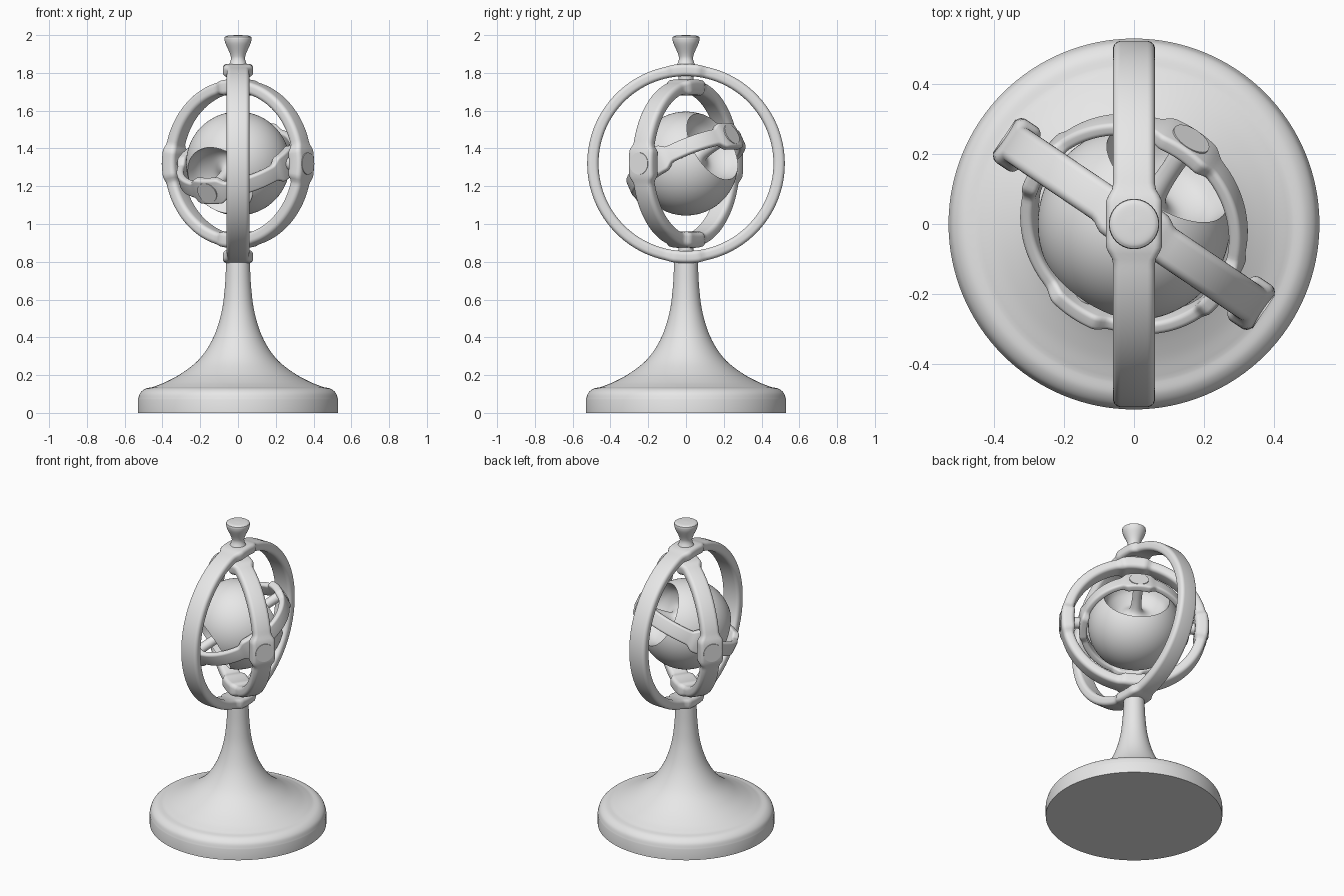
import bpy
import bmesh
from math import sin, cos, pi, radians
from mathutils import Matrix, Vector

cube = bpy.data.objects.get("Cube")
if cube:
    bpy.data.objects.remove(cube)

grey = bpy.data.materials.new("plain_grey")
grey.use_nodes = True
grey.diffuse_color = (0.8, 0.8, 0.8, 1)
grey.node_tree.nodes["Principled BSDF"].inputs["Base Color"].default_value = (0.8, 0.8, 0.8, 1)

CENTRE = Vector((0, 0, 1.32))
PIVOT = radians(-34)   # heading of the middle ring
TILT = radians(28)     # tilt of the inner ring about its pivots


def finish(name, bm, matrix, angle=35):
    bmesh.ops.recalc_face_normals(bm, faces=bm.faces)
    mesh = bpy.data.meshes.new(name)
    bm.to_mesh(mesh)
    bm.free()
    mesh.materials.append(grey)
    obj = bpy.data.objects.new(name, mesh)
    bpy.context.collection.objects.link(obj)
    obj.matrix_world = matrix
    bpy.ops.object.select_all(action="DESELECT")
    obj.select_set(True)
    bpy.context.view_layer.objects.active = obj
    bpy.ops.object.shade_smooth_by_angle(angle=radians(angle))
    return obj


def smooth_path(points, steps=6):
    """Catmull-Rom curve through a few profile points."""
    pts = [Vector(p) for p in points]
    ext = [2 * pts[0] - pts[1]] + pts + [2 * pts[-1] - pts[-2]]
    out = []
    for a, b, c, d in zip(ext, ext[1:], ext[2:], ext[3:]):
        for i in range(steps):
            t = i / steps
            out.append(0.5 * (2 * b + (c - a) * t + (2 * a - 5 * b + 4 * c - d) * t * t
                              + (3 * b - a - 3 * c + d) * t ** 3))
    return out + [pts[-1]]


def lathe(name, profile, matrix=Matrix(), sides=72, angle=35):
    """Revolve (radius, height) points about local z; ends are capped."""
    bm = bmesh.new()
    loops = [[bm.verts.new((r * cos(2 * pi * i / sides), r * sin(2 * pi * i / sides), h))
              for i in range(sides)] for r, h in profile]
    for low, high in zip(loops, loops[1:]):
        for i in range(sides):
            j = (i + 1) % sides
            bm.faces.new((low[i], low[j], high[j], high[i]))
    bm.faces.new(loops[0])
    bm.faces.new(loops[-1])
    return finish(name, bm, matrix, angle)


def ring(name, radius, depth, half, boss_half, swell, bosses, matrix, steps=192):
    """Round-edged band in local xz, widening into bosses at the given angles."""
    bm = bmesh.new()
    loops = []
    for i in range(steps):
        t = 2 * pi * i / steps
        gap = min(abs((t - b + pi) % (2 * pi) - pi) for b in bosses)
        u = max(0, min(1, (0.115 - gap * radius) / 0.05))
        bump = u * u * (3 - 2 * u)
        w = half + (boss_half - half) * bump
        outer = radius + 0.004 * bump
        inner = radius - depth - swell * bump
        edge = depth * 0.36
        loop = []
        for k, (sr, sw) in enumerate(((1, 1), (-1, 1), (-1, -1), (1, -1))):
            for step in range(6):
                q = pi / 2 * (k + step / 5)
                r = (outer - edge if sr > 0 else inner + edge) + edge * cos(q)
                y = sw * (w - edge) + edge * sin(q)
                loop.append(bm.verts.new((r * cos(t), y, r * sin(t))))
        loops.append(loop)
    n = len(loops[0])
    for i in range(steps):
        a, b = loops[i], loops[(i + 1) % steps]
        for k in range(n):
            m = (k + 1) % n
            bm.faces.new((a[k], a[m], b[m], b[k]))
    return finish(name, bm, matrix, 50)


def pins(name, matrix, start, end, cap, rod):
    """Pair of axle pins along local z with round end caps."""
    for side, turn in (("a", 0), ("b", pi)):
        lathe(name + "_" + side, [(rod, start), (rod, end - 0.02), (cap, end - 0.02), (cap, end)],
              matrix @ Matrix.Rotation(turn, 4, "X"), 40)


# Frames of the three nested rings
place = Matrix.Translation(CENTRE)
outer_frame = place @ Matrix.Rotation(pi / 2, 4, "Z")
middle_frame = place @ Matrix.Rotation(PIVOT, 4, "Z")
inner_frame = middle_frame @ Matrix.Rotation(TILT - pi / 2, 4, "X")
quarter = [0, pi / 2, pi, 3 * pi / 2]
ends = [pi / 2, 3 * pi / 2]

# Pedestal: rounded foot with a flared stem
foot = [(0.53, 0)] + smooth_path([(0.53, 0.07), (0.518, 0.105), (0.49, 0.128), (0.45, 0.137)])
stem = smooth_path([(0.45, 0.137), (0.38, 0.165), (0.29, 0.215), (0.2, 0.29), (0.13, 0.4),
                    (0.088, 0.53), (0.07, 0.66), (0.062, 0.81)])
lathe("pedestal", foot + stem[1:], sides=128)

# Top knob
lathe("knob", smooth_path([(0.052, 1.835), (0.038, 1.87), (0.042, 1.9), (0.066, 1.955), (0.072, 1.98)])
      + smooth_path([(0.07, 1.99), (0.055, 1.997), (0.01, 2.0)]), sides=64)

# Rings
ring("outer_ring", 0.523, 0.06, 0.06, 0.08, 0.0, ends, outer_frame)
ring("middle_ring", 0.442, 0.065, 0.056, 0.075, 0.012, quarter, middle_frame)
ring("inner_ring", 0.328, 0.038, 0.045, 0.072, 0.004, quarter, inner_frame)

# Pivot pins between neighbouring rings
pins("vertical_pin", place, 0.4, 0.5, 0.04, 0.04)
pins("level_pin", middle_frame @ Matrix.Rotation(pi / 2, 4, "Y"), 0.31, 0.448, 0.058, 0.035)
pins("rotor_pin", inner_frame, 0.26, 0.334, 0.058, 0.03)

# Ball rotor with a dished hollow around its axle at each end
RADIUS = 0.275
dish = smooth_path([(0.03, 0.3), (0.03, 0.17), (0.045, 0.105), (0.1, 0.085), (0.165, 0.125), (0.198, 0.191)])
lat = radians(44)
ball = [(RADIUS * cos(lat * (1 - i / 20)), RADIUS * sin(lat * (1 - i / 20))) for i in range(41)]
lower_dish = [(r, -h) for r, h in reversed(dish)]
lathe("ball_rotor", dish[:-1] + ball + lower_dish[1:], inner_frame, 96)
